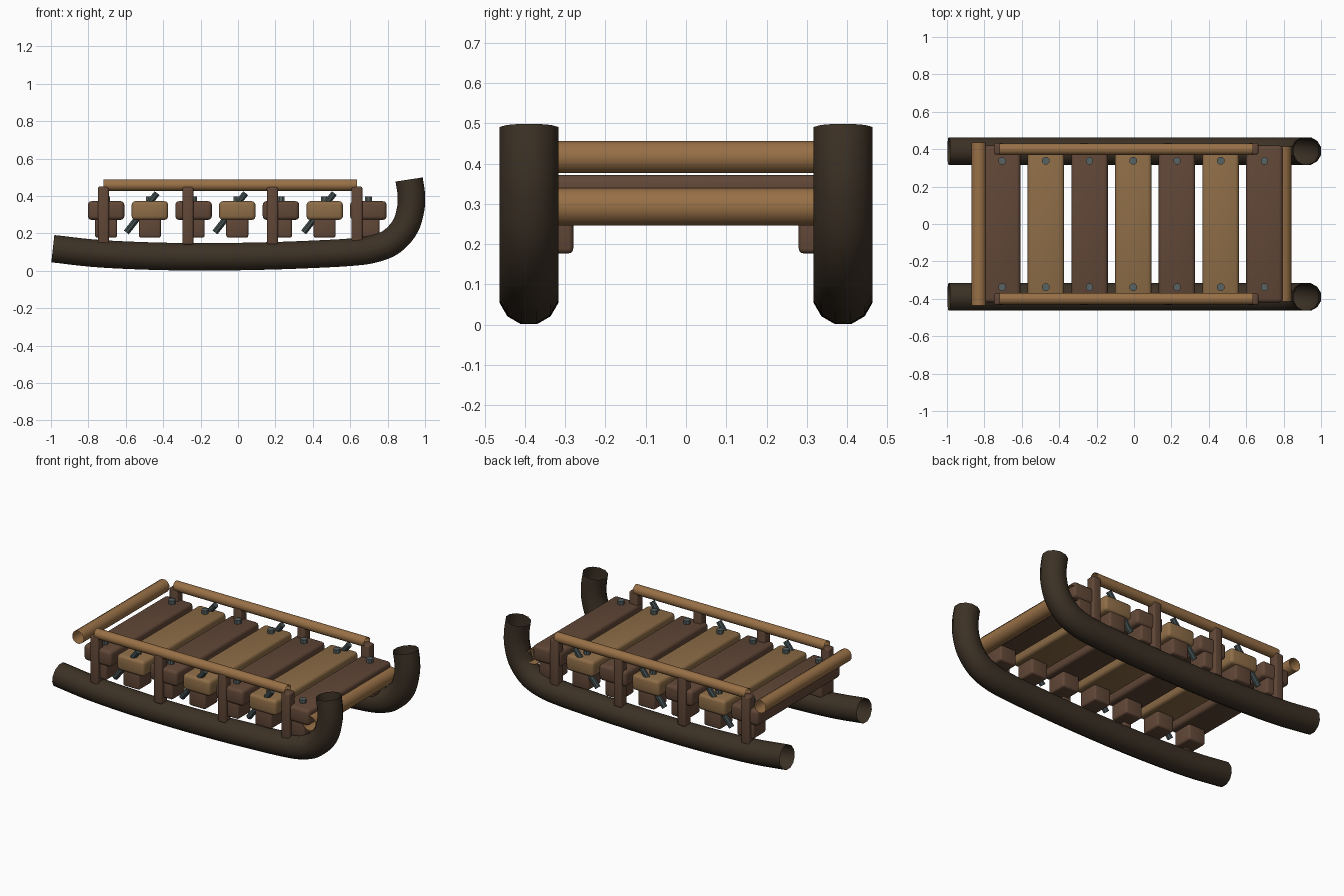
import bpy, bmesh, math
from mathutils import Vector

if "Cube" in bpy.data.objects:
    bpy.data.objects.remove(bpy.data.objects["Cube"])


def material(name, rgb):
    lin = [((c / 255 + 0.055) / 1.055) ** 2.4 for c in rgb]
    m = bpy.data.materials.new(name)
    m.diffuse_color = (*lin, 1)
    m.use_nodes = True
    m.node_tree.nodes["Principled BSDF"].inputs["Base Color"].default_value = m.diffuse_color
    return m


DARK_RUNNER = material("dark_bark", (60, 49, 37))
BROWN = material("brown_wood", (97, 71, 55))
LIGHT = material("light_wood", (142, 109, 71))
RAIL = material("rail_wood", (152, 112, 70))
METAL = material("bolt_metal", (88, 98, 98))
ROD = material("brace_metal", (66, 77, 78))


def finish(bm, name, mat):
    bmesh.ops.recalc_face_normals(bm, faces=bm.faces)
    me = bpy.data.meshes.new(name)
    bm.to_mesh(me)
    bm.free()
    me.materials.append(mat)
    ob = bpy.data.objects.new(name, me)
    bpy.context.collection.objects.link(ob)
    bpy.ops.object.select_all(action='DESELECT')
    ob.select_set(True)
    bpy.context.view_layer.objects.active = ob
    bpy.ops.object.shade_smooth_by_angle(angle=math.radians(35))
    return ob


def box(name, centre, size, bevel, mat):
    bm = bmesh.new()
    bmesh.ops.create_cube(bm, size=1)
    for v in bm.verts:
        v.co = Vector(centre) + Vector(a * b for a, b in zip(v.co, size))
    bmesh.ops.bevel(bm, geom=bm.edges[:], offset=bevel, segments=3,
                    profile=0.5, affect='EDGES')
    return finish(bm, name, mat)


def tube(name, path, side, radius, mat, sides=12, caps=False):
    """Sweep a ring along a planar path; side is the plane normal."""
    bm = bmesh.new()
    side = Vector(side)
    path = [Vector(p) for p in path]
    rings = []
    for i, p in enumerate(path):
        t = (path[min(i + 1, len(path) - 1)] - path[max(i - 1, 0)]).normalized()
        up = t.cross(side)
        ring = []
        for k in range(sides):
            a = math.tau * (k + 0.5) / sides
            ring.append(bm.verts.new(p + radius * (math.cos(a) * side + math.sin(a) * up)))
        rings.append(ring)
    for r, q in zip(rings, rings[1:]):
        for k in range(sides):
            j = (k + 1) % sides
            bm.faces.new((r[k], r[j], q[j], q[k]))
    if caps:
        bm.faces.new(rings[0])
        bm.faces.new(rings[-1])
    return finish(bm, name, mat)


def smooth_path(pts, steps=8):
    """Catmull-Rom through (x, z) points."""
    pts = [Vector(p) for p in pts]
    pts = [2 * pts[0] - pts[1]] + pts + [2 * pts[-1] - pts[-2]]
    out = []
    for a, b, c, d in zip(pts, pts[1:], pts[2:], pts[3:]):
        for s in range(steps):
            t = s / steps
            out.append(0.5 * (2 * b + (c - a) * t + (2 * a - 5 * b + 4 * c - d) * t * t
                              + (3 * b - a - 3 * c + d) * t ** 3))
    return out + [pts[-2]]


RUNNER = smooth_path([(-0.99, 0.118), (-0.75, 0.092), (-0.45, 0.078), (-0.15, 0.0745),
                      (0.15, 0.079), (0.4, 0.088), (0.6, 0.099), (0.72, 0.115),
                      (0.82, 0.155), (0.893, 0.235), (0.923, 0.33),
                      (0.925, 0.41), (0.928 - 0.002, 0.42), (0.93 - 0.018, 0.49)][:11]
                     + [(0.926, 0.41), (0.925 - 0.01, 0.488)])

for s, tag in ((-1, "front"), (1, "back")):
    # Curled runner, open ended
    tube("runner_" + tag, [(p.x, s * 0.39, p.y) for p in RUNNER], (0, 1, 0), 0.076, DARK_RUNNER)
    # Side rail on four posts
    tube("side_rail_" + tag, [(-0.72, s * 0.4, 0.458), (0.635, s * 0.4, 0.458)],
         (0, 1, 0), 0.032, RAIL)
    for i in range(4):
        box(f"post_{tag}_{i}", (-0.72 + i * 0.452, s * 0.402, 0.295),
            (0.058, 0.06, 0.31), 0.01, BROWN)
    # Diagonal metal braces
    for i in range(3):
        x = -0.515 + i * 0.474
        tube(f"brace_{tag}_{i}", [(x - 0.082, s * 0.39, 0.205), (x + 0.082, s * 0.39, 0.415)],
             (0, 1, 0), 0.018, ROD, 8, True)

# Deck slats with support blocks and bolts
for i in range(7):
    x = -0.705 + i * 0.2337
    box(f"slat_{i}", (x, 0, 0.322), (0.195, 0.84, 0.1), 0.02, LIGHT if i % 2 else BROWN)
    for s, tag in ((-1, "front"), (1, "back")):
        box(f"block_{tag}_{i}", (x, s * 0.345, 0.235), (0.118, 0.13, 0.116), 0.012, BROWN)
        tube(f"bolt_{tag}_{i}", [(x, s * 0.338, 0.36), (x, s * 0.338, 0.396)],
             (0, 1, 0), 0.021, METAL, 8, True)

# End bars
tube("rear_bar", [(-0.83, -0.435, 0.416), (-0.83, 0.435, 0.416)], (1, 0, 0), 0.041, RAIL)
tube("front_bar", [(0.795, -0.415, 0.293), (0.795, 0.415, 0.293)], (1, 0, 0), 0.048, RAIL)
